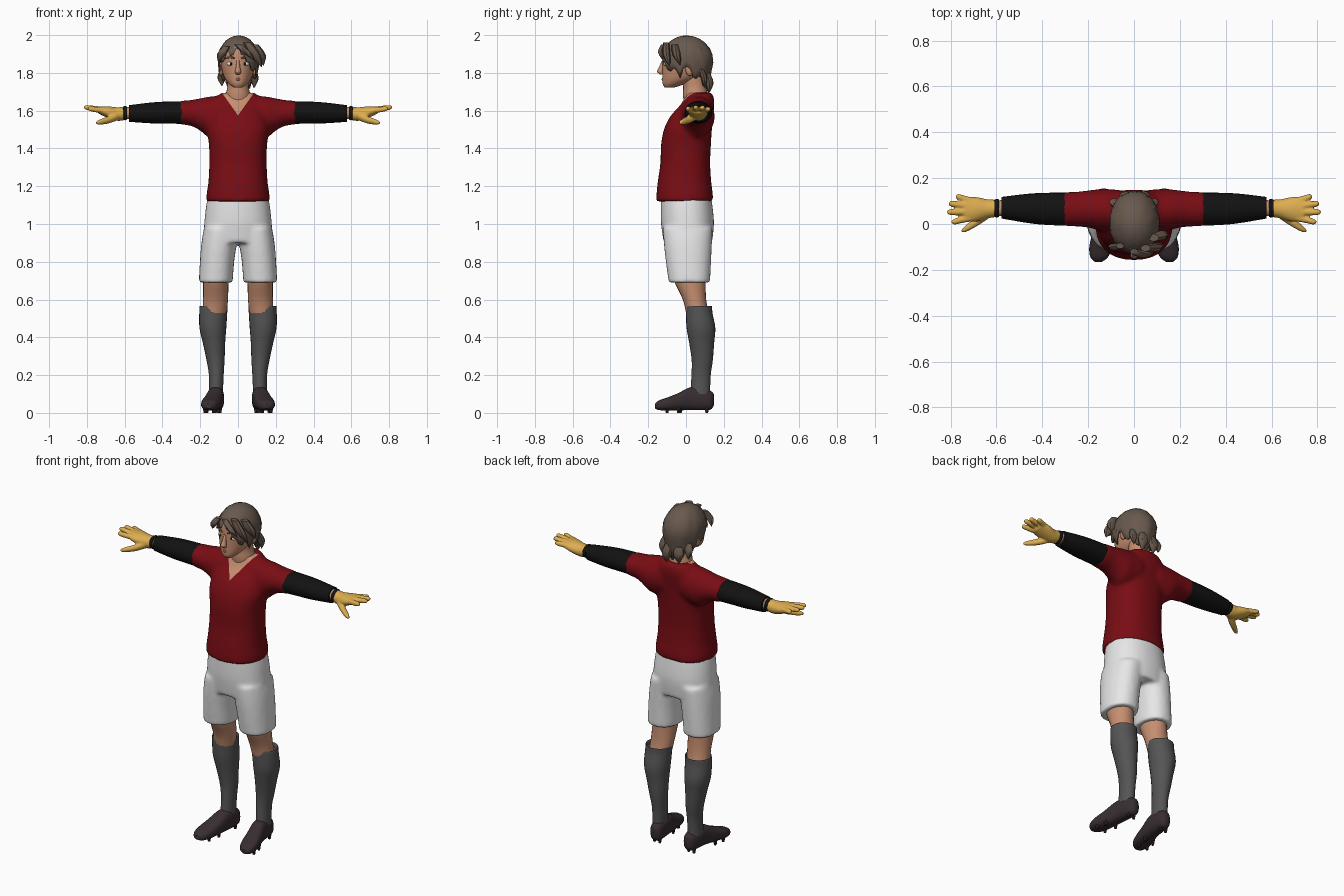
import bpy, bmesh, math, random
from mathutils import Vector

random.seed(4)
cube = bpy.data.objects.get("Cube")
if cube:
    bpy.data.objects.remove(cube, do_unlink=True)


def material(name, rgb):
    m = bpy.data.materials.new(name)
    m.use_nodes = True
    m.diffuse_color = (*rgb, 1)
    bsdf = m.node_tree.nodes["Principled BSDF"]
    bsdf.inputs["Base Color"].default_value = (*rgb, 1)
    bsdf.inputs["Roughness"].default_value = 0.8
    return m


RED = material("shirt red", (0.19, 0.004, 0.007))
BLACK = material("black", (0.006, 0.006, 0.006))
WHITE = material("white", (0.8, 0.8, 0.8))
SKIN = material("skin", (0.56, 0.27, 0.16))
GREY = material("sock grey", (0.09, 0.09, 0.09))
SHOE = material("shoe brown", (0.04, 0.027, 0.03))
GOLD = material("glove yellow", (0.72, 0.42, 0.08))
HAIR = material("hair brown", (0.14, 0.1, 0.075))
LIP = material("lip", (0.3, 0.1, 0.07))


def smooth_rings(rings, steps):
    """Catmull-Rom interpolation between cross-sections."""
    pts = [Vector(r) for r in rings]
    out = []
    for i in range(len(pts) - 1):
        a, b, c, d = (pts[max(0, min(len(pts) - 1, i + k))] for k in (-1, 0, 1, 2))
        for s in range(steps):
            t = s / steps
            out.append(0.5 * (2 * b + (c - a) * t + (2 * a - 5 * b + 4 * c - d) * t ** 2
                              + (3 * b - a - 3 * c + d) * t ** 3))
    return out + [pts[-1]]


def loft(bm, rings, axis="z", side=1, n=24, power=2.0, steps=4):
    """Skin ellipses (position, centre u, centre v, radius u, radius v) along an axis."""
    rows = []
    for p, cu, cv, ru, rv in smooth_rings(rings, steps):
        ru, rv, row = max(ru, 0.001), max(rv, 0.001), []
        for i in range(n):
            a = 2 * math.pi * i / n
            c, s = math.cos(a), math.sin(a)
            u = cu + ru * math.copysign(abs(c) ** (2 / power), c)
            v = cv + rv * math.copysign(abs(s) ** (2 / power), s)
            x, y, z = {"x": (p, u, v), "y": (u, p, v), "z": (u, v, p)}[axis]
            row.append(bm.verts.new((x * side, y, z)))
        rows.append(row)
    for a, b in zip(rows, rows[1:]):
        for i in range(n):
            bm.faces.new((a[i], a[i - 1], b[i - 1], b[i]))
    bm.faces.new(rows[0])
    bm.faces.new(rows[-1])


def finish(bm, name, *mats, angle=40):
    bmesh.ops.recalc_face_normals(bm, faces=bm.faces)
    for f in bm.faces:
        f.smooth = True
    for e in bm.edges:
        e.smooth = e.calc_face_angle(0) < math.radians(angle)
    mesh = bpy.data.meshes.new(name)
    bm.to_mesh(mesh)
    bm.free()
    for m in mats:
        mesh.materials.append(m)
    ob = bpy.data.objects.new(name, mesh)
    bpy.context.collection.objects.link(ob)
    return ob


def part(name, mat, rings, **kw):
    bm = bmesh.new()
    loft(bm, rings, **kw)
    return finish(bm, name, mat)


def blob(name, mat, centre, radii, n=16):
    bm = bmesh.new()
    bmesh.ops.create_uvsphere(bm, u_segments=n, v_segments=n // 2, radius=1)
    for v in bm.verts:
        v.co = Vector(c + r * k for c, r, k in zip(centre, radii, v.co))
    return finish(bm, name, mat)


def fuse(bm, voxel, rounds):
    """Merge overlapping lofts into one skin and return it as a bmesh."""
    ob = finish(bm, "fuse")
    mod = ob.modifiers.new("remesh", "REMESH")
    mod.mode, mod.voxel_size = "VOXEL", voxel
    sm = ob.modifiers.new("smooth", "SMOOTH")
    sm.factor, sm.iterations = 0.5, rounds
    dg = bpy.context.evaluated_depsgraph_get()
    out = bmesh.new()
    out.from_mesh(ob.evaluated_get(dg).to_mesh())
    bpy.data.objects.remove(ob, do_unlink=True)
    return out


# Shirt: torso and short sleeves fused, with a V neck cut into the front
bm = bmesh.new()
loft(bm, [(1.12, 0, -.007, .167, .15), (1.16, 0, -.007, .166, .149), (1.22, 0, -.008, .157, .142),
          (1.32, 0, -.004, .152, .132), (1.42, 0, 0, .154, .132), (1.5, 0, .01, .165, .127),
          (1.57, 0, .03, .155, .113), (1.63, 0, .06, .14, .09), (1.67, 0, .07, .112, .077),
          (1.695, 0, .07, .088, .065)], n=40, power=2.3)
for s in (1, -1):
    loft(bm, [(.06, .06, 1.58, .09, .105), (.15, .062, 1.567, .09, .108), (.19, .065, 1.577, .083, .091),
              (.24, .065, 1.587, .077, .071), (.31, .065, 1.59, .075, .062)], axis="x", side=s)
bm = fuse(bm, 0.011, 8)
V_TIP, SLOPE = 1.575, 1.4
for normal in ((SLOPE, 0, -1), (-SLOPE, 0, -1)):
    bmesh.ops.bisect_plane(bm, geom=bm.verts[:] + bm.edges[:] + bm.faces[:],
                           plane_co=(0, 0, V_TIP), plane_no=normal)
for f in bm.faces:
    c = f.calc_center_median()
    f.material_index = int(c.y < .07 and c.z - V_TIP > SLOPE * abs(c.x))
finish(bm, "shirt", RED, SKIN, angle=60)

# Shorts: hips and two legs fused
part("waist", SKIN, [(1.08, 0, 0, .15, .12), (1.15, 0, 0, .15, .128)])
bm = bmesh.new()
loft(bm, [(1.145, 0, 0, .16, .133), (1.08, 0, .004, .171, .138), (1.0, 0, .008, .179, .14),
          (.9, 0, .01, .187, .128)], n=40, power=2.2)
for s in (1, -1):
    loft(bm, [(.98, .092, .01, .088, .132), (.9, .1, .01, .094, .128), (.8, .111, .013, .091, .12),
              (.69, .118, .018, .09, .11)], side=s, power=2.2)
finish(fuse(bm, 0.011, 6), "shorts", WHITE, angle=60)

# Head, neck and face
part("neck", SKIN, [(1.6, 0, .06, .07, .065), (1.68, 0, .05, .066, .066), (1.73, 0, .045, .056, .06),
                    (1.8, 0, .035, .056, .06)])
part("head", SKIN, [(1.722, 0, -.088, .022, .024), (1.74, 0, -.065, .046, .058), (1.77, 0, -.03, .07, .095),
                    (1.81, 0, -.01, .084, .115), (1.86, 0, 0, .092, .125), (1.92, 0, 0, .09, .12),
                    (1.96, 0, .005, .07, .09), (1.985, 0, .01, .02, .03)], n=32)
part("nose", SKIN, [(1.865, 0, -.12, .008, .008), (1.83, 0, -.13, .011, .013), (1.806, 0, -.136, .016, .017),
                    (1.792, 0, -.128, .011, .01)], n=12)
part("mouth", LIP, [(-.024, -.113, 1.765, .002, .002), (0, -.122, 1.766, .007, .008),
                    (.024, -.113, 1.765, .002, .002)], axis="x", n=12)
for s, label in ((1, "left"), (-1, "right")):
    blob(label + "_ear", SKIN, (s * .09, .02, 1.82), (.013, .024, .036))
    blob(label + "_eye", WHITE, (s * .039, -.1, 1.848), (.019, .018, .013))
    blob(label + "_iris", BLACK, (s * .037, -.115, 1.848), (.007, .005, .008))
    part(label + "_eyebrow", HAIR, [(.016, -.122, 1.876, .004, .004), (.04, -.115, 1.884, .005, .006),
                                    (.068, -.094, 1.877, .003, .003)], axis="x", side=s, n=8)

# Hair: a choppy cap whose hem drops from the forehead to the nape
bm = bmesh.new()
N, ROWS, rows = 44, 9, []
for j in range(ROWS + 1):
    row = []
    for i in range(N):
        a = 2 * math.pi * i / N
        front = -math.sin(a)
        hem = 1.82 + .095 * front + .014 * (-1) ** (i // 2)
        if math.cos(a) > .35 and front > .15:
            hem -= .06
        z = hem + (1.998 - hem) * math.sin(j / ROWS * math.pi / 2)
        k = math.sqrt(max(0, 1 - ((z - 1.86) / .138) ** 2)) if z > 1.86 else 1 - 1.3 * (1.86 - z)
        k *= 1 + random.uniform(-.025, .025)
        row.append(bm.verts.new((.003 + .112 * k * math.cos(a), .004 + .14 * k * math.sin(a), z)))
    rows.append(row)
for a, b in zip(rows, rows[1:]):
    for i in range(N):
        bm.faces.new((a[i - 1], a[i], b[i], b[i - 1]))
bmesh.ops.remove_doubles(bm, verts=bm.verts, dist=0.0005)
cap = finish(bm, "hair", HAIR, angle=30)
cap.modifiers.new("thickness", "SOLIDIFY").thickness = 0.01

# Loose locks: root and tip points with a root width
LOCKS = [((.05, -.105, 1.96), (.125, -.085, 1.83), .032), ((.085, -.06, 1.95), (.135, -.03, 1.84), .034),
         ((0, -.12, 1.95), (.085, -.125, 1.87), .026), ((-.06, -.095, 1.94), (-.105, -.09, 1.86), .026),
         ((-.03, .11, 1.8), (-.035, .115, 1.7), .035), ((.03, .11, 1.8), (.045, .12, 1.69), .035),
         ((.075, .08, 1.82), (.085, .1, 1.72), .026), ((-.075, .08, 1.82), (-.085, .1, 1.73), .026)]
for i, (root, tip, w) in enumerate(LOCKS):
    r, t = Vector(root), Vector(tip)
    mid = r.lerp(t, .5) * 1.0 + Vector((r.x, r.y, 0)) * .08
    part(f"hair_lock_{i + 1}", HAIR, [(p.z, p.x, p.y, k * w, k * w * .7)
                                      for p, k in ((r, .7), (mid, .9), (t, .05))], n=8, steps=3)

# Limbs, mirrored left and right
FINGERS = [((.1, 1.6), (.778, .118, 1.608)), ((.077, 1.605), (.808, .088, 1.615)),
           ((.052, 1.605), (.815, .052, 1.617)), ((.028, 1.6), (.795, .01, 1.61))]
for s, label in ((1, "left"), (-1, "right")):
    part(label + "_undersleeve", BLACK, [(.295, .065, 1.59, .072, .06), (.38, .066, 1.59, .07, .058),
                                         (.46, .068, 1.588, .064, .055), (.578, .071, 1.585, .047, .044)],
         axis="x", side=s)
    part(label + "_wrist", SKIN, [(.56, .07, 1.59, .036, .033), (.62, .068, 1.585, .032, .03)], axis="x", side=s)
    part(label + "_wrist_strap", BLACK, [(.588, .069, 1.587, .037, .034), (.598, .069, 1.587, .041, .038),
                                         (.608, .069, 1.587, .037, .034)], axis="x", side=s)
    # Glove: palm, four fingers and a thumb fused
    bm = bmesh.new()
    loft(bm, [(.604, .068, 1.585, .038, .036), (.64, .066, 1.582, .042, .036), (.69, .064, 1.592, .054, .031),
              (.74, .064, 1.604, .053, .019)], axis="x", side=s)
    for (y, z), (tx, ty, tz) in FINGERS:
        loft(bm, [(.7, y, z, .015, .015), ((.7 + tx) / 2, (y + ty) / 2, (z + tz) / 2, .015, .015),
                  (tx - .012, ty, tz, .013, .013), (tx, ty, tz, .006, .006)], axis="x", side=s, n=12)
    loft(bm, [(.635, .045, 1.572, .022, .022), (.68, .015, 1.553, .022, .02), (.73, -.018, 1.54, .016, .015),
              (.752, -.03, 1.536, .007, .007)], axis="x", side=s, n=12)
    finish(fuse(bm, 0.005, 4), label + "_glove", GOLD, angle=60)

    part(label + "_leg", SKIN, [(.78, .115, .015, .07, .09), (.7, .117, .02, .067, .083),
                                (.6, .119, .045, .066, .062), (.53, .125, .06, .064, .06)], side=s)
    part(label + "_sock", GREY, [(.545, .13, .069, .064, .062), (.567, .129, .069, .073, .069),
                                 (.53, .131, .07, .074, .07), (.45, .133, .079, .071, .076),
                                 (.37, .127, .083, .059, .066), (.28, .119, .086, .048, .056),
                                 (.2, .115, .08, .039, .051), (.1, .117, .075, .037, .052)], side=s)
    part(label + "_shoe", SHOE, [(.147, .11, .07, .015, .03), (.13, .11, .067, .033, .05),
                                 (.08, .114, .074, .041, .06), (.02, .12, .075, .044, .06),
                                 (-.04, .133, .059, .048, .046), (-.1, .145, .047, .05, .034),
                                 (-.145, .152, .04, .038, .025), (-.165, .155, .036, .015, .012)],
         axis="y", side=s, power=2.5)
    for i, (x, y) in enumerate(((.095, .11), (.13, .11), (.105, -.03), (.165, -.04), (.12, -.1), (.175, -.1))):
        part(f"{label}_stud_{i + 1}", SHOE, [(0, x, y, .007, .007), (.03, x, y, .012, .012)], side=s, n=8, steps=1)
